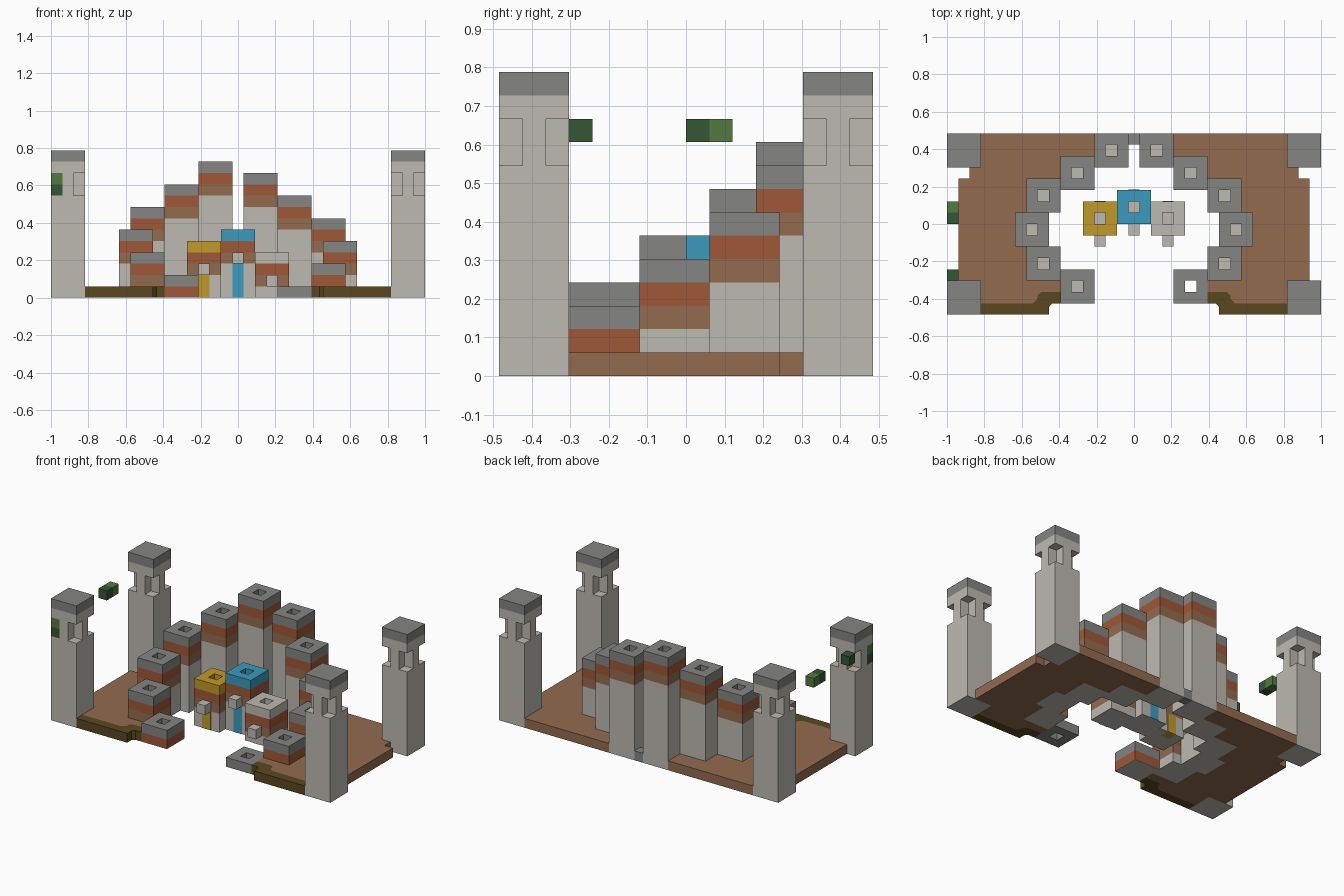
import bpy
import bmesh

U = 2 / 33          # edge of one building block
THIN = 0.05         # painted plate thickness, in blocks

cube = bpy.data.objects.get("Cube")
if cube:
    bpy.data.objects.remove(cube)


def material(name, rgb):
    linear = [((c / 255 + 0.055) / 1.055) ** 2.4 for c in rgb] + [1]
    mat = bpy.data.materials.new(name)
    mat.use_nodes = True
    mat.diffuse_color = linear
    mat.node_tree.nodes["Principled BSDF"].inputs["Base Color"].default_value = linear
    return mat


COLOURS = {
    "pale_stone": (190, 186, 178), "grey_stone": (133, 134, 130),
    "rust_clay": (159, 88, 56), "brown_earth": (147, 107, 80),
    "olive_moss": (90, 72, 32), "gold": (192, 154, 42),
    "blue": (60, 155, 190), "dark_leaf": (52, 86, 53), "light_leaf": (84, 122, 64),
}
MATS = {name: material(name, rgb) for name, rgb in COLOURS.items()}


class Part:
    """Collects boxes and slabs, measured in blocks, into one object."""

    def __init__(self, name):
        self.name, self.bm, self.used = name, bmesh.new(), []

    def slot(self, colour):
        if colour not in self.used:
            self.used.append(colour)
        return self.used.index(colour)

    def slab(self, outline, z0, z1, colour):
        index = self.slot(colour)
        low = [self.bm.verts.new((x, y, z0)) for x, y in outline]
        high = [self.bm.verts.new((x, y, z1)) for x, y in outline]
        faces = [self.bm.faces.new(low), self.bm.faces.new(high)]
        for a in range(len(outline)):
            b = a - 1
            faces.append(self.bm.faces.new((low[a], low[b], high[b], high[a])))
        for face in faces:
            face.material_index = index
        bmesh.ops.recalc_face_normals(self.bm, faces=faces)

    def box(self, x0, x1, y0, y1, z0, z1, colour):
        self.slab([(x0, y0), (x1, y0), (x1, y1), (x0, y1)], z0, z1, colour)

    def finish(self):
        for v in self.bm.verts:
            v.co = ((v.co.x - 16.5) * U, (v.co.y - 8) * U, v.co.z * U)
        mesh = bpy.data.meshes.new(self.name)
        self.bm.to_mesh(mesh)
        self.bm.free()
        for colour in self.used:
            mesh.materials.append(MATS[colour])
        bpy.context.collection.objects.link(bpy.data.objects.new(self.name, mesh))


def pillar(name, x, y, height, cap="grey_stone", door=None):
    """Banded pillar, three blocks square, with a hollow cap."""
    p = Part(name)
    z = height - 1
    # hollow cap ring
    p.box(x, x + 3, y, y + 1, z, height, cap)
    p.box(x, x + 3, y + 2, y + 3, z, height, cap)
    p.box(x, x + 1, y + 1, y + 2, z, height, cap)
    p.box(x + 2, x + 3, y + 1, y + 2, z, height, cap)
    if z:
        p.box(x + 1, x + 2, y + 1, y + 2, z, z + THIN, "pale_stone")
        p.box(x, x + 3, y, y + 3, 0, THIN, "pale_stone")
    # clay bands, then the stone shaft
    for band in ("rust_clay", "brown_earth"):
        if z > 0:
            p.box(x, x + 3, y, y + 3, max(z - 1, THIN), z, band)
            z -= 1
    if z > 0:
        p.box(x, x + 3, y, y + 3, THIN, z, "pale_stone")
    # coloured door strips with a lamp block above the front one
    if door:
        p.box(x + 1, x + 2, y - THIN, y + 1, -0, z, door)
        p.box(x + 1, x + 2, y + 2, y + 3 + THIN, 0, z, door)
        p.box(x + 1, x + 2, y - 1, y, z, z + 1, "pale_stone")
    p.finish()


# Spiral of pillars, rising by one block from side to side
ring = [(10, 1), (7, 3), (6, 6), (7, 9), (10, 11), (13, 13)]
for step, (x, y) in enumerate(ring):
    pillar(f"right_pillar_{step + 1}", x, y, 2 * step + 2)
    pillar(f"left_pillar_{step + 1}", 30 - x, y, 2 * step + 1)

# Three winners' pillars in the middle
pillar("gold_pillar", 12, 7, 5, "gold", "gold")
pillar("blue_pillar", 15, 8, 6, "blue", "blue")
pillar("pale_pillar", 18, 7, 4, "pale_stone", "pale_stone")

# Corner towers with notched necks
for side, x in (("right", 0), ("left", 30)):
    for end, y in (("front", 0), ("back", 13)):
        t = Part(f"{end}_{side}_tower")
        t.box(x, x + 3, y, y + 3, 0, 9, "pale_stone")
        t.slab([(x + a, y + b) for a, b in (
            (1, 0), (2, 0), (2, 1), (3, 1), (3, 2), (2, 2),
            (2, 3), (1, 3), (1, 2), (0, 2), (0, 1), (1, 1))], 9, 11, "pale_stone")
        t.box(x, x + 3, y, y + 3, 11, 12, "pale_stone")
        t.box(x, x + 3, y, y + 3, 12, 13, "grey_stone")
        t.finish()

# Ground halves and their mossy front edges
bend = [(7.6, 1), (8, 1.4), (8, 1.7), (8.3, 2)]
ground = [(3, 1), *bend, (10, 2), (10, 3), (7, 3), (7, 6), (6, 6), (6, 9),
          (7, 9), (7, 12), (10, 12), (10, 14), (13, 14), (13, 16), (3, 16),
          (3, 13), (2, 13), (2, 12), (1, 12), (1, 3), (3, 3)]
moss = [(3, 0), (9, 0), (9, 0.7), (9.3, 1), (10, 1), (10, 2), *bend[::-1], (3, 1)]
for side in ("right", "left"):
    for label, outline, colour in (("ground", ground, "brown_earth"),
                                   ("moss_edge", moss, "olive_moss")):
        g = Part(f"{side}_{label}")
        g.slab([(33 - x if side == "left" else x, y) for x, y in outline], 0, 1, colour)
        g.finish()

# Stone between the two rear pillars
stone = Part("rear_stone")
stone.box(16, 17, 15, 16, 0, 1, "grey_stone")
stone.finish()

# Leaf blocks on the right side
leaves = Part("leaves")
for y, z, colour in ((0, 9, "dark_leaf"), (0, 10, "light_leaf"), (3, 10, "dark_leaf"),
                     (8, 10, "dark_leaf"), (9, 10, "light_leaf")):
    leaves.box(0, 1, y, y + 1, z, z + 1, colour)
leaves.finish()
